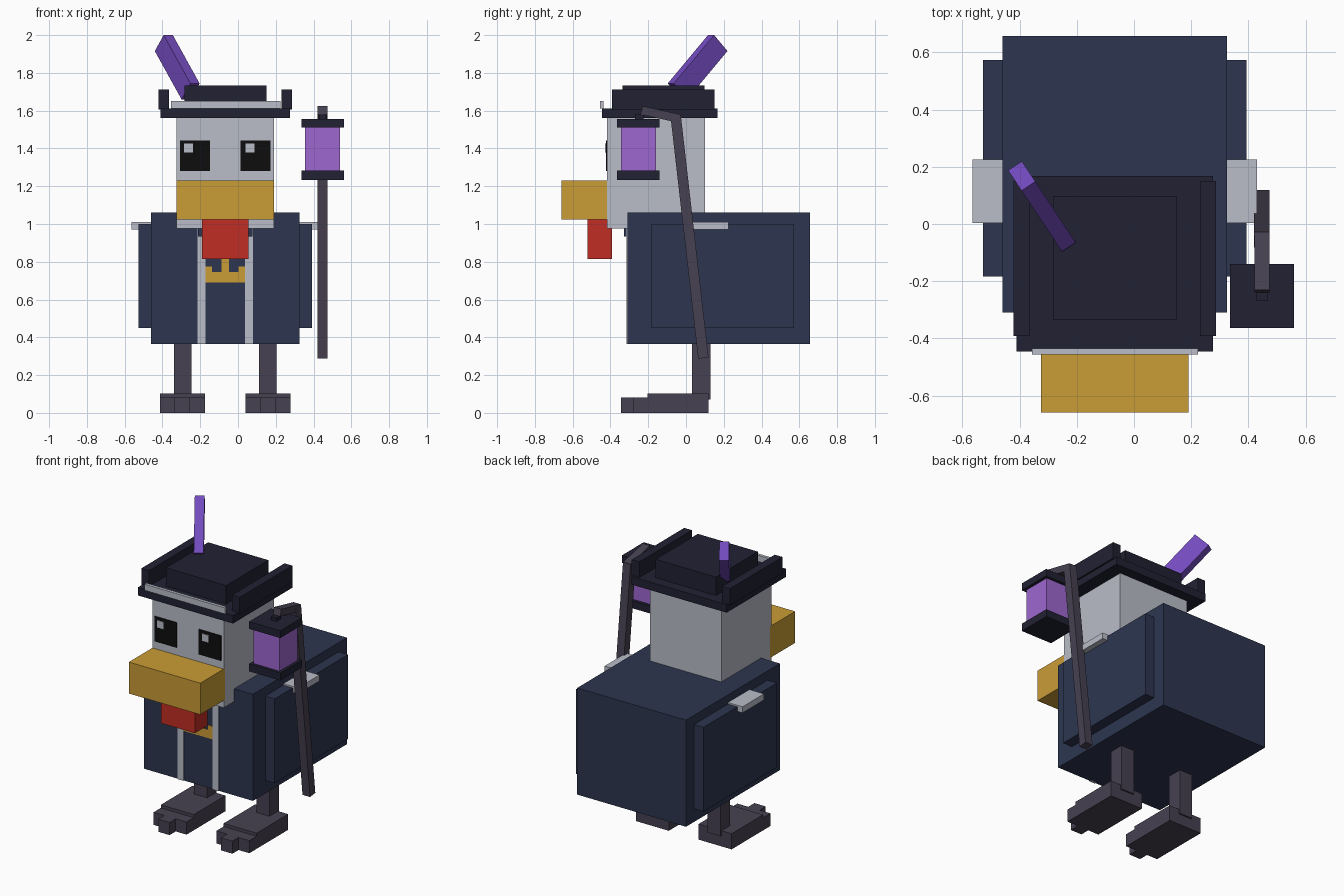
import bpy, math
from mathutils import Matrix, Vector

if "Cube" in bpy.data.objects:
    bpy.data.objects.remove(bpy.data.objects["Cube"])


def material(name, r, g, b):
    m = bpy.data.materials.new(name)
    lin = [(c / 255 / 12.92 if c <= 10 else ((c / 255 + 0.055) / 1.055) ** 2.4) for c in (r, g, b)]
    m.diffuse_color = (*lin, 1)
    m.use_nodes = True
    m.node_tree.nodes["Principled BSDF"].inputs["Base Color"].default_value = m.diffuse_color
    return m


NAVY = material("navy coat", 45, 54, 80)
HAT = material("dark hat", 33, 33, 51)
GREY = material("pale grey", 186, 189, 200)
GOLD = material("gold", 202, 156, 54)
RED = material("red", 192, 45, 36)
LILAC = material("lilac glass", 158, 103, 208)
VIOLET = material("violet feather", 115, 75, 190)
LEG = material("dusky grey", 71, 65, 81)
BLACK = material("black", 13, 13, 14)

FACES = [(0, 1, 3, 2), (4, 6, 7, 5), (0, 4, 5, 1), (2, 3, 7, 6), (0, 2, 6, 4), (1, 5, 7, 3)]
MID = -0.0675  # mirror plane of the bird


def box(name, mat, x, y, z, matrix=None):
    """Box from its (min, max) ranges, optionally placed by a matrix."""
    me = bpy.data.meshes.new(name)
    me.from_pydata([(a, b, c) for a in x for b in y for c in z], [], FACES)
    me.materials.append(mat)
    ob = bpy.data.objects.new(name, me)
    bpy.context.collection.objects.link(ob)
    if matrix:
        ob.matrix_world = matrix
    return ob


def pair(name, mat, x, y, z):
    """Box on the bird's left side and its mirror image."""
    box(name + "_left", mat, x, y, z)
    box(name + "_right", mat, (2 * MID - x[1], 2 * MID - x[0]), y, z)


def bar(name, mat, x, start, end, width):
    """Slanted bar in a y-z plane from start to end (y, z)."""
    dy, dz = end[0] - start[0], end[1] - start[1]
    h = math.hypot(dy, dz) / 2
    m = Matrix.Translation((0, (start[0] + end[0]) / 2, (start[1] + end[1]) / 2))
    box(name, mat, x, (-width / 2, width / 2), (-h, h), m @ Matrix.Rotation(math.atan2(-dy, dz), 4, 'X'))


# Body, wings and shoulder plates
box("body", NAVY, (-0.46, 0.325), (-0.31, 0.657), (0.365, 1.06))
pair("wing", NAVY, (0.32, 0.393), (-0.183, 0.573), (0.45, 1.0))
pair("shoulder_plate", GREY, (0.31, 0.43), (0.003, 0.225), (0.97, 1.01))

# Coat front
pair("coat_stripe", GREY, (0.038, 0.08), (-0.316, -0.30), (0.365, 0.975))
box("collar", NAVY, (-0.213, 0.078), (-0.327, -0.30), (0.935, 0.985))
box("emblem", GOLD, (-0.172, 0.038), (-0.314, -0.305), (0.69, 0.745))
pair("emblem_edge", GOLD, (0.003, 0.038), (-0.314, -0.305), (0.745, 0.775))
box("emblem_centre", GOLD, (-0.088, -0.047), (-0.314, -0.305), (0.745, 0.815))

# Head, beak and wattle
box("head", GREY, (-0.325, 0.19), (-0.418, 0.1), (0.977, 1.57))
box("beak", GOLD, (-0.325, 0.19), (-0.66, -0.403), (1.025, 1.23))
box("wattle", RED, (-0.19, 0.055), (-0.522, -0.392), (0.815, 1.03))

# Eyes with glints
pair("eye", BLACK, (0.013, 0.172), (-0.424, -0.415), (1.28, 1.443))
for side, gx in (("left", 0.041), ("right", -0.286)):
    box("eye_glint_" + side, GREY, (gx, gx + 0.047), (-0.428, -0.42), (1.378, 1.425))

# Hat
box("hat_brim", HAT, (-0.41, 0.276), (-0.446, 0.167), (1.56, 1.612))
pair("hat_side_roll", HAT, (0.231, 0.287), (-0.392, 0.15), (1.605, 1.713))
box("hat_crown", HAT, (-0.284, 0.15), (-0.336, 0.098), (1.61, 1.732))
box("hat_band", GREY, (-0.356, 0.224), (-0.456, -0.436), (1.612, 1.652))

# Feather, leaning back and outward
across = Vector((0.833, 0.553, 0)).normalized()
along = Vector((-across.y, across.x, 1)).normalized()
rot = Matrix((across, along, across.cross(along))).transposed().to_4x4()
box("feather", VIOLET, (-0.029, 0.029), (-0.181, 0.181), (-0.06, 0.06),
    Matrix.Translation((-0.322, 0.0615, 1.83)) @ rot)

# Legs and stepped feet
pair("leg", LEG, (0.11, 0.205), (0.032, 0.13), (0.07, 0.37))
pair("foot", LEG, (0.04, 0.278), (-0.205, 0.12), (0, 0.102))
pair("outer_toes", LEG, (0.04, 0.278), (-0.28, -0.2), (0, 0.082))
pair("middle_toe", LEG, (0.118, 0.2), (-0.343, -0.27), (0, 0.082))

# Staff with hanging lantern
bar("staff", LEG, (0.42, 0.474), (0.092, 0.29), (-0.055, 1.575), 0.055)
bar("staff_arm", LEG, (0.421, 0.473), (-0.235, 1.602), (-0.035, 1.558), 0.045)
box("lantern_hook", HAT, (0.428, 0.466), (-0.27, -0.225), (1.55, 1.58))
box("lantern_cap", HAT, (0.335, 0.56), (-0.364, -0.139), (1.51, 1.557))
box("lantern_glass", LILAC, (0.354, 0.541), (-0.345, -0.158), (1.27, 1.52))
box("lantern_base", HAT, (0.335, 0.56), (-0.364, -0.139), (1.233, 1.282))
